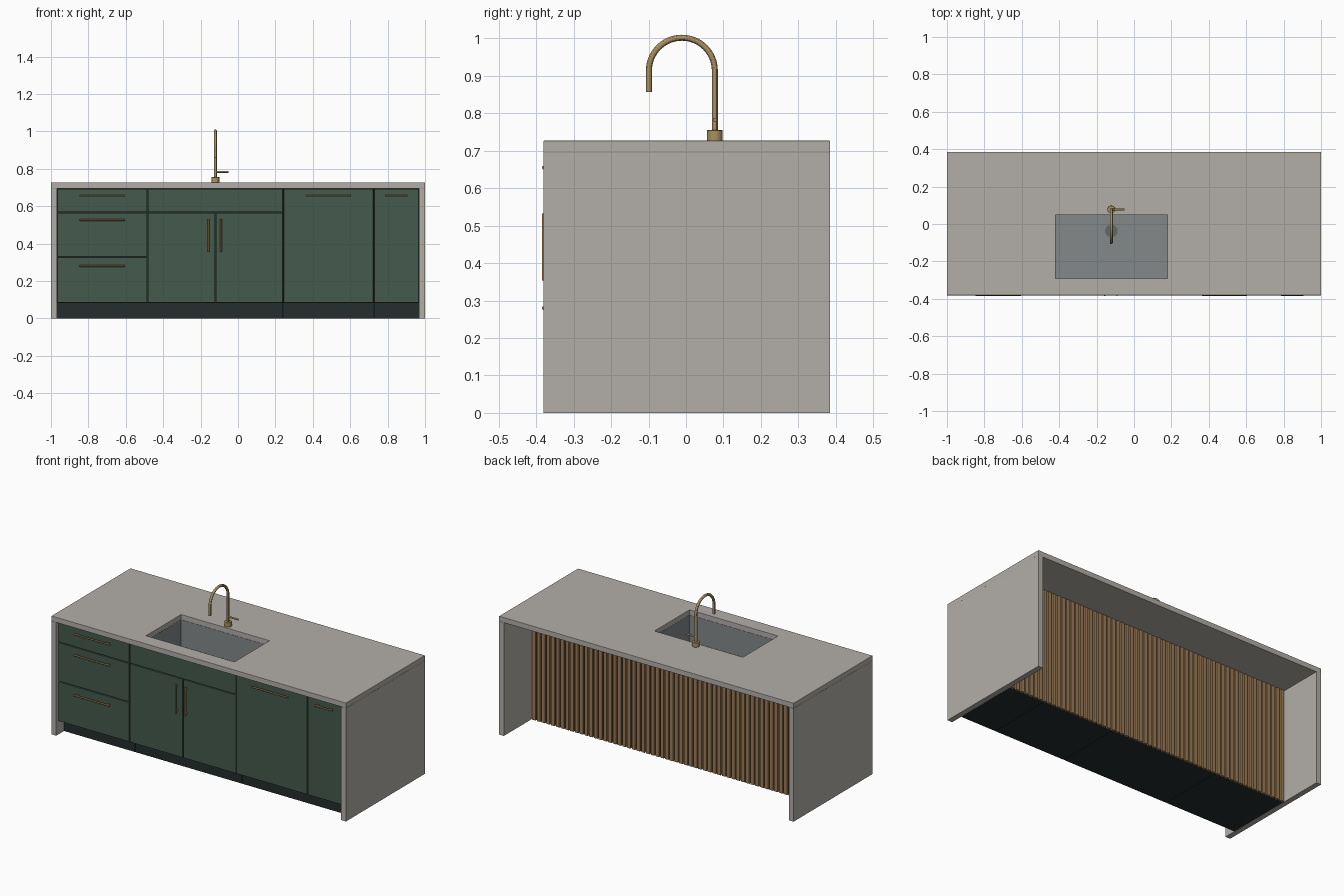
import bpy, bmesh, math
from mathutils import Vector, Matrix

if "Cube" in bpy.data.objects:
    bpy.data.objects.remove(bpy.data.objects["Cube"])


def material(name, rgb):
    m = bpy.data.materials.new(name)
    m.diffuse_color = (*rgb, 1)
    m.use_nodes = True
    m.node_tree.nodes["Principled BSDF"].inputs["Base Color"].default_value = m.diffuse_color
    return m


STONE = material("warm grey stone", (0.45, 0.43, 0.40))
GREEN = material("dark green lacquer", (0.060, 0.100, 0.074))
DARK = material("dark plinth", (0.017, 0.027, 0.027))
WOOD = material("oak slat", (0.33, 0.20, 0.095))
BACKING = material("dark brown backing", (0.06, 0.04, 0.022))
STEEL = material("sink grey", (0.23, 0.25, 0.25))
DRAIN = material("drain grey", (0.13, 0.14, 0.145))
BRASS = material("tap brass", (0.40, 0.28, 0.12))
HANDLE = material("handle brass", (0.42, 0.25, 0.09))


def finish(bm, name, mat, bevel=0, smooth=False):
    bmesh.ops.recalc_face_normals(bm, faces=bm.faces)
    me = bpy.data.meshes.new(name)
    bm.to_mesh(me)
    bm.free()
    me.materials.append(mat)
    ob = bpy.data.objects.new(name, me)
    bpy.context.collection.objects.link(ob)
    if bevel:
        mod = ob.modifiers.new("soft edges", 'BEVEL')
        mod.width, mod.segments, mod.limit_method = bevel, 2, 'ANGLE'
    if smooth:
        bpy.ops.object.select_all(action='DESELECT')
        ob.select_set(True)
        bpy.context.view_layer.objects.active = ob
        bpy.ops.object.shade_smooth_by_angle()
    return ob


def add_box(bm, x0, x1, y0, y1, z0, z1):
    m = Matrix.Translation(((x0 + x1) / 2, (y0 + y1) / 2, (z0 + z1) / 2))
    bmesh.ops.create_cube(bm, size=1, matrix=m @ Matrix.Diagonal((x1 - x0, y1 - y0, z1 - z0, 1)))


def box(name, mat, *dims, bevel=0):
    bm = bmesh.new()
    add_box(bm, *dims)
    return finish(bm, name, mat, bevel)


def add_rod(bm, a, b, r, n=16):
    a, b = Vector(a), Vector(b)
    rot = (b - a).to_track_quat('Z', 'Y').to_matrix().to_4x4()
    bmesh.ops.create_cone(bm, cap_ends=True, segments=n, radius1=r, radius2=r, depth=(b - a).length,
                          matrix=Matrix.Translation((a + b) / 2) @ rot)


IN = 0.9677                       # inner face of the side panels
Y0, Y1 = -0.381, 0.385            # front and back of the stone
ZC, ZT = 0.695, 0.727             # underside and top of the counter
FACE, CARC, TOE = -0.362, -0.346, -0.305
BACK = 0.102                      # back of the cabinets
COLS = [-IN, -0.4839, 0.2419, 0.7258, IN]
SX0, SX1, SY0, SY1 = -0.42, 0.18, -0.292, 0.048
CX = -0.121

# Countertop with sink opening
bm = bmesh.new()
xs, ys = [-1, SX0, SX1, 1], [Y0, SY0, SY1, Y1]
grid = [[bm.verts.new((x, y, ZC)) for y in ys] for x in xs]
for i in range(3):
    for j in range(3):
        if (i, j) != (1, 1):
            bm.faces.new((grid[i][j], grid[i + 1][j], grid[i + 1][j + 1], grid[i][j + 1]))
ext = bmesh.ops.extrude_face_region(bm, geom=bm.faces[:], use_keep_orig=True)
bmesh.ops.translate(bm, vec=(0, 0, ZT - ZC), verts=[v for v in ext['geom'] if isinstance(v, bmesh.types.BMVert)])
finish(bm, "countertop", STONE, bevel=0.0015)

# Waterfall side panels
box("left_side_panel", STONE, -1, -IN, Y0, Y1, 0, ZC)
box("right_side_panel", STONE, IN, 1, Y0, Y1, 0, ZC)

# Sink basin: open-topped, with walls
bm = bmesh.new()
t, floor = 0.006, 0.533
add_box(bm, SX0 - t, SX1 + t, SY0 - t, SY1 + t, floor - t, floor)
add_box(bm, SX0 - t, SX0, SY0 - t, SY1 + t, floor, ZC)
add_box(bm, SX1, SX1 + t, SY0 - t, SY1 + t, floor, ZC)
add_box(bm, SX0, SX1, SY0 - t, SY0, floor, ZC)
add_box(bm, SX0, SX1, SY1, SY1 + t, floor, ZC)
finish(bm, "sink_basin", STEEL)
bm = bmesh.new()
add_rod(bm, (CX, -0.037, floor), (CX, -0.037, floor + 0.004), 0.034, 32)
finish(bm, "sink_drain", DRAIN, smooth=True)

# Cabinet carcasses and plinths
for i, name in enumerate(["drawer", "sink", "dishwasher", "narrow"]):
    a, b = COLS[i], COLS[i + 1]
    bm = bmesh.new()
    if name == "sink":
        add_box(bm, a, b, CARC, BACK, 0.081, 0.50)
        add_box(bm, a, b, CARC, CARC + 0.02, 0.50, ZC)
        add_box(bm, a, b, BACK - 0.02, BACK, 0.50, ZC)
    else:
        add_box(bm, a, b, CARC, BACK, 0.081, ZC)
    finish(bm, name + "_carcass", DARK)
    box(name + "_plinth", DARK, a + 0.001, b - 0.001, TOE, BACK, 0, 0.081)

# Door and drawer fronts, as x range and z range
G = 0.0025
ZB, Z1, Z2, ZF = 0.082, 0.327, 0.567, 0.695
fronts = [
    ("lower_drawer", COLS[0], COLS[1], ZB, Z1), ("middle_drawer", COLS[0], COLS[1], Z1, Z2),
    ("upper_drawer", COLS[0], COLS[1], Z2, ZF), ("sink_false_front", COLS[1], COLS[2], Z2, ZF),
    ("sink_door_left", COLS[1], CX, ZB, Z2), ("sink_door_right", CX, COLS[2], ZB, Z2),
    ("dishwasher_door", COLS[2], COLS[3], ZB, ZF), ("narrow_door", COLS[3], COLS[4], ZB, ZF)]
for name, a, b, c, d in fronts:
    box(name, GREEN, a + G, b - G, FACE, CARC, c + G, d - G, bevel=0.001)


# Bar handles on two posts
def handle(name, x, z, length, upright=False):
    bm = bmesh.new()
    r, y = 0.0048, -0.3802
    d = Vector((0, 0, 1)) if upright else Vector((1, 0, 0))
    c = Vector((x, y, z))
    add_rod(bm, c - d * length / 2, c + d * length / 2, r)
    for s in (-1, 1):
        p = c + d * s * (length / 2 - 0.016)
        add_rod(bm, p, (p.x, FACE + 0.002, p.z), r * 0.8, 12)
    finish(bm, name, HANDLE, smooth=True)


for n, z in (("lower", 0.28), ("middle", 0.526), ("upper", 0.655)):
    handle(n + "_drawer_handle", -0.7258, z, 0.242)
handle("dishwasher_handle", 0.4839, 0.655, 0.242)
handle("narrow_door_handle", 0.8468, 0.655, 0.121)
for n, s in (("left", -1), ("right", 1)):
    handle("sink_door_handle_" + n, CX - 0.003 + s * 0.033, 0.443, 0.178, True)

# Slatted back
box("slat_backing", BACKING, -IN, IN, BACK, BACK + 0.004, 0, ZC)
bm = bmesh.new()
N = 60
step = 2 * IN / N
for i in range(N):
    x = -IN + (i + 0.5) * step
    add_box(bm, x - step * 0.36, x + step * 0.36, BACK + 0.004, BACK + 0.016, 0, ZC)
finish(bm, "back_slats", WOOD)

# Tap: base, swan-neck pipe and lever
TY = 0.077
bm = bmesh.new()
add_rod(bm, (CX, TY, ZT), (CX, TY, 0.755), 0.021, 32)
finish(bm, "tap_base", BRASS, bevel=0.001, smooth=True)

R, ZA = 0.088, 0.914
pts = [(CX, TY, 0.75)]
pts += [(CX, TY - R + R * math.cos(math.pi * k / 32), ZA + R * math.sin(math.pi * k / 32)) for k in range(33)]
pts += [(CX, TY - 2 * R, 0.857)]
cu = bpy.data.curves.new("tap_neck", 'CURVE')
cu.dimensions, cu.bevel_depth, cu.bevel_resolution, cu.use_fill_caps = '3D', 0.008, 4, True
sp = cu.splines.new('POLY')
sp.points.add(len(pts) - 1)
for p, co in zip(sp.points, pts):
    p.co = (*co, 1)
cu.materials.append(BRASS)
neck = bpy.data.objects.new("tap_neck", cu)
bpy.context.collection.objects.link(neck)
bpy.ops.object.select_all(action='DESELECT')
neck.select_set(True)
bpy.context.view_layer.objects.active = neck
bpy.ops.object.convert(target='MESH')
bpy.ops.object.shade_smooth_by_angle()

bm = bmesh.new()
add_rod(bm, (CX, TY, 0.783), (-0.052, TY, 0.783), 0.0052)
finish(bm, "tap_lever", BRASS, smooth=True)
